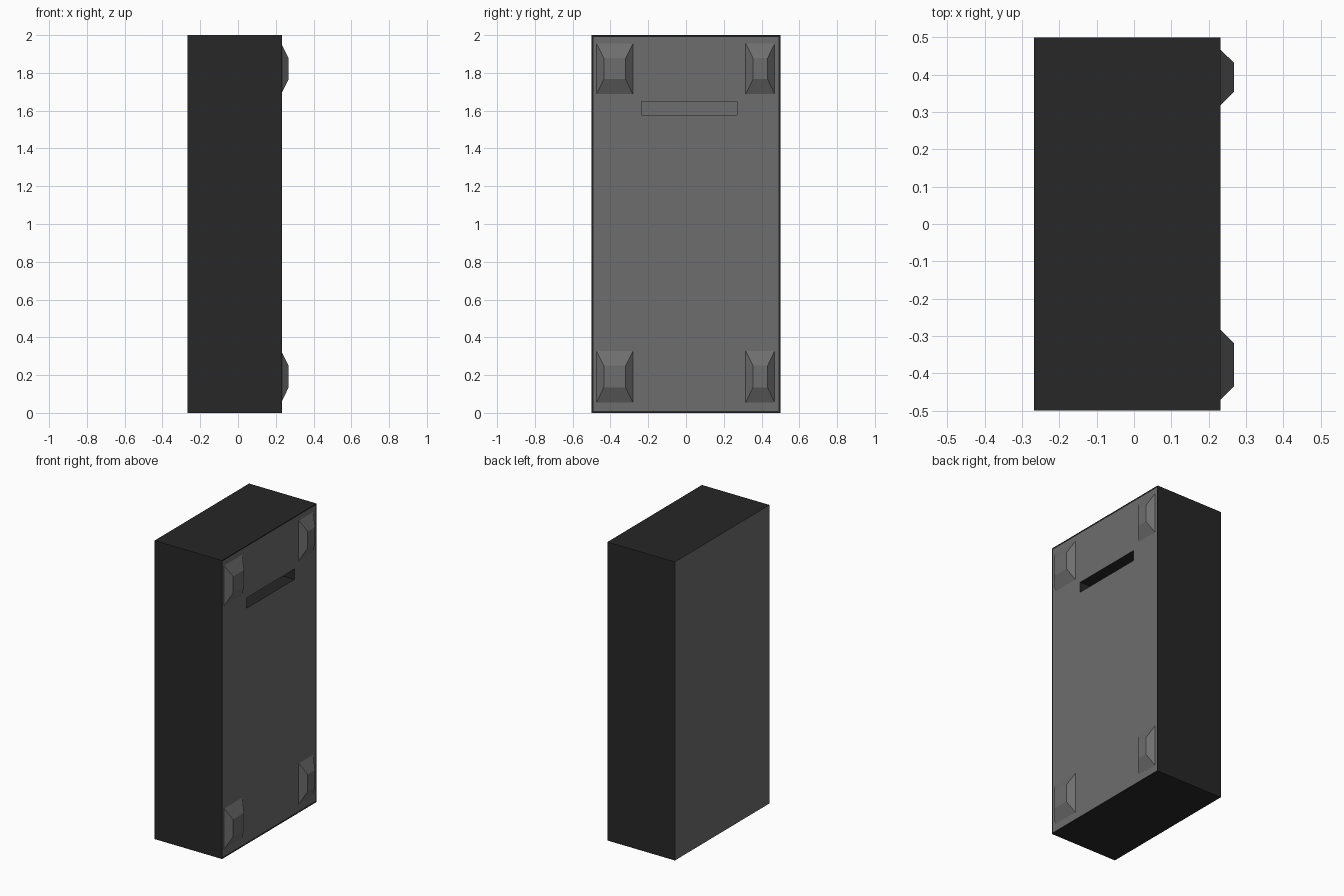
import bpy, bmesh
from mathutils import Vector

if "Cube" in bpy.data.objects:
    bpy.data.objects.remove(bpy.data.objects["Cube"])


def material(name, v):
    m = bpy.data.materials.new(name)
    m.diffuse_color = (v, v, v, 1)
    m.use_nodes = True
    m.node_tree.nodes["Principled BSDF"].inputs["Base Color"].default_value = m.diffuse_color
    return m


dark = material("dark_casing", 0.02)
grey = material("grey_panel", 0.155)


def finish(name, bm, mats):
    me = bpy.data.meshes.new(name)
    bmesh.ops.recalc_face_normals(bm, faces=bm.faces)
    bm.to_mesh(me)
    bm.free()
    for m in mats:
        me.materials.append(m)
    ob = bpy.data.objects.new(name, me)
    bpy.context.collection.objects.link(ob)
    return ob


FRONT, BACK = 0.232, -0.268

# Casing: dark box with a thin rim, grey front and back panels
bm = bmesh.new()
bmesh.ops.create_cube(bm, size=1)
for v in bm.verts:
    v.co = Vector((FRONT if v.co.x > 0 else BACK, v.co.y, (v.co.z + 0.5) * 2))
bm.normal_update()
panel = next(f for f in bm.faces if f.normal.x > 0.9)
back = next(f for f in bm.faces if f.normal.x < -0.9)
back.material_index = 1
bmesh.ops.inset_individual(bm, faces=[panel], thickness=0.013, depth=-0.003)
panel.material_index = 1

# Slot: shrink an inner face to the slot opening, then push it inwards
bmesh.ops.inset_individual(bm, faces=[panel], thickness=0.1)
for f in {f for e in panel.edges for f in e.link_faces}:
    f.material_index = 1
for v in panel.verts:
    v.co.y = 0.27 if v.co.y > 0 else -0.235
    v.co.z = 1.648 if v.co.z > 1 else 1.578
ext = bmesh.ops.extrude_face_region(bm, geom=[panel])["geom"]
if panel.is_valid and panel not in ext:
    bmesh.ops.delete(bm, geom=[panel], context='FACES_ONLY')
floor = next(g for g in ext if isinstance(g, bmesh.types.BMFace))
for v in floor.verts:
    v.co.x -= 0.25
for e in floor.edges:
    for f in e.link_faces:
        f.material_index = 0
floor.material_index = 1
finish("casing", bm, [dark, grey])


# Corner feet: truncated pyramids on the front panel
def foot(name, base_y, top_y, base_z, top_z):
    bm = bmesh.new()
    bmesh.ops.create_cube(bm, size=1)
    for v in bm.verts:
        outer = v.co.x > 0
        ys, zs = (top_y, top_z) if outer else (base_y, base_z)
        v.co = Vector((0.268 if outer else FRONT - 0.004,
                       ys[v.co.y > 0], zs[v.co.z > 0]))
    finish(name, bm, [grey])


sides = {"left": ((-0.475, -0.28), (-0.435, -0.32)),
         "right": ((0.315, 0.47), (0.355, 0.432))}
levels = {"lower": ((0.053, 0.33), (0.135, 0.25)),
          "upper": ((1.685, 1.957), (1.767, 1.878))}
for s, (by, ty) in sides.items():
    for l, (bz, tz) in levels.items():
        foot(f"{l}_{s}_foot", by, ty, bz, tz)
